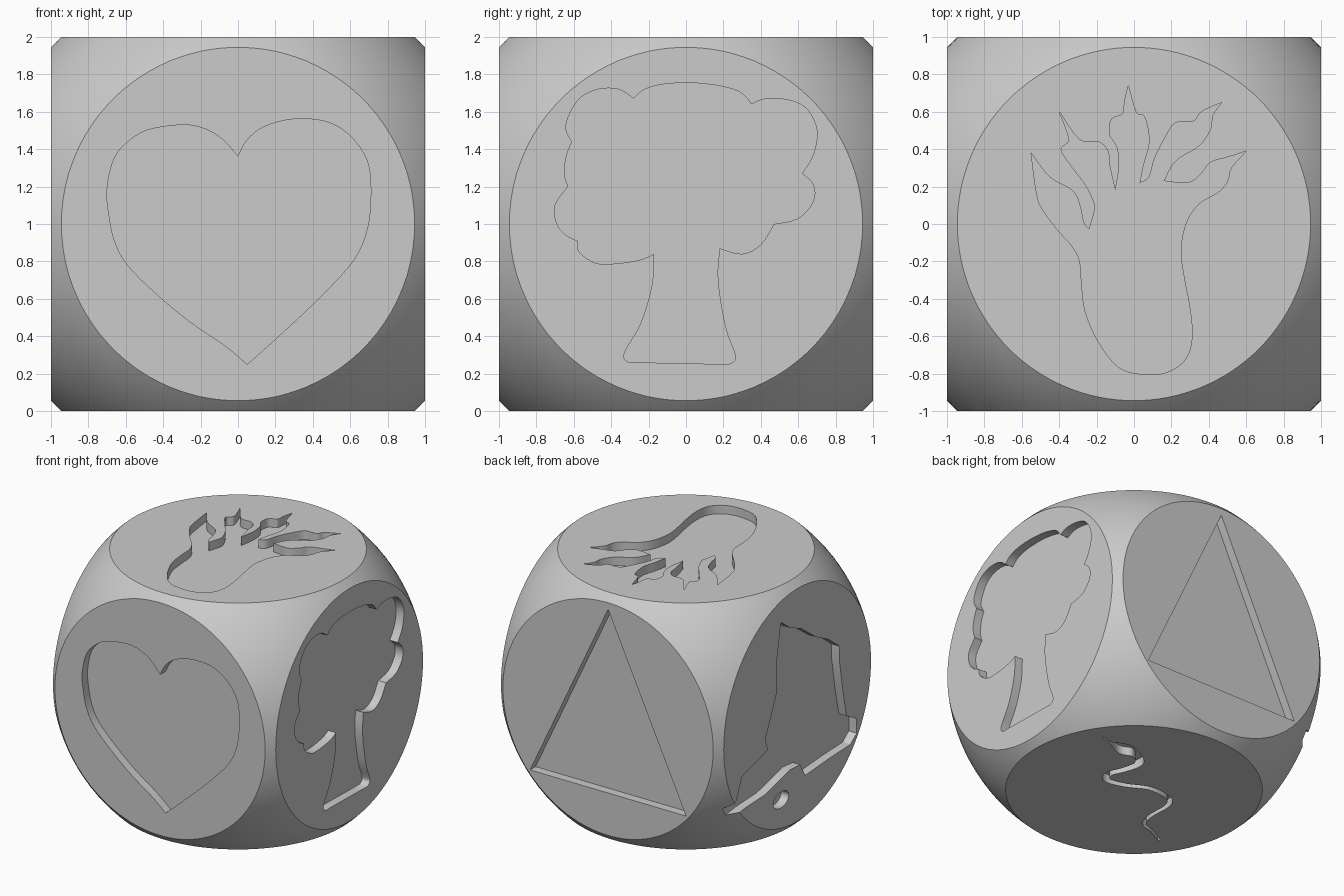
import bpy
import bmesh
import math
from mathutils import Vector

if "Cube" in bpy.data.objects:
    bpy.data.objects.remove(bpy.data.objects["Cube"], do_unlink=True)

FACE_RADIUS = 0.945
FLOOR = 0.93          # distance of the engraved floors from the centre
OUTER = 1.3

stone = bpy.data.materials.new("plain grey")
stone.use_nodes = True
GREY = (0.6, 0.6, 0.6, 1)
stone.diffuse_color = GREY
stone.node_tree.nodes["Principled BSDF"].inputs["Base Color"].default_value = GREY


def add_object(name, bm):
    mesh = bpy.data.meshes.new(name)
    bmesh.ops.recalc_face_normals(bm, faces=bm.faces[:])
    bm.to_mesh(mesh)
    bm.free()
    mesh.materials.append(stone)
    obj = bpy.data.objects.new(name, mesh)
    bpy.context.collection.objects.link(obj)
    return obj


def spline(points, steps):
    """Smooth open curve through the points, without its last point."""
    padded = [points[0]] + points + [points[-1]]
    result = []
    for a, b, c, d in zip(padded, padded[1:], padded[2:], padded[3:]):
        for i in range(steps):
            t = i / steps
            result.append(0.5 * (2 * b + (c - a) * t
                                 + (2 * a - 5 * b + 4 * c - d) * t * t
                                 + (3 * b - a - 3 * c + d) * t ** 3))
    return result


def to_points(flat):
    return [Vector(p) / 100 for p in zip(flat[::2], flat[1::2])]


def outline(runs, steps=4):
    """Closed outline of smooth runs; each run starts at a sharp corner."""
    runs = [to_points(r) for r in runs]
    result = []
    for run, following in zip(runs, runs[1:] + runs[:1]):
        result += spline(run + [following[0]], steps)
    return result


def stroke(points, widths, steps=5):
    """Outline of a ribbon of varying half width along a centre line."""
    path = spline([Vector((*p, w)) for p, w in zip(points, widths)], steps)
    left, right = [], []
    for before, here, after in zip(path[:1] + path, path, path[1:] + path[-1:]):
        along = (after - before).to_2d().normalized()
        side = Vector((-along.y, along.x)) * here.z
        left.append(here.to_2d() + side)
        right.append(here.to_2d() - side)
    return left + right[::-1]


def prism(name, shape, across, up, normal):
    """Cutter made by extruding an outline over one face of the die."""
    across, up, normal = Vector(across), Vector(up), Vector(normal)
    bm = bmesh.new()
    verts = [bm.verts.new(across * p.x + up * p.y + normal * FLOOR) for p in shape]
    face = bm.faces.new(verts)
    grown = bmesh.ops.extrude_face_region(bm, geom=[face])["geom"]
    bmesh.ops.translate(bm, vec=normal * (OUTER - FLOOR),
                        verts=[v for v in grown if isinstance(v, bmesh.types.BMVert)])
    obj = add_object(name, bm)
    obj.hide_render = True
    return obj


def combine(body, tool, operation):
    mod = body.modifiers.new("cut", "BOOLEAN")
    mod.operation = operation
    mod.solver = "EXACT"
    mod.object = tool
    bpy.ops.object.select_all(action="DESELECT")
    bpy.context.view_layer.objects.active = body
    body.select_set(True)
    bpy.ops.object.modifier_apply(modifier=mod.name)
    bpy.data.objects.remove(tool, do_unlink=True)


# Rounded die: a cube trimmed by a sphere
bm = bmesh.new()
bmesh.ops.create_cube(bm, size=2)
die = add_object("rounded_die", bm)
bm = bmesh.new()
bmesh.ops.create_uvsphere(bm, u_segments=128, v_segments=64,
                          radius=math.hypot(1, FACE_RADIUS))
combine(die, add_object("trimming_sphere", bm), "INTERSECT")

# Heart: left lobe from notch to tip, then right lobe
heart = outline([
    (0, 36, -8, 45, -18, 51, -30, 53, -49, 50, -61, 42, -67, 33, -70, 18, -69, 5,
     -66, -9, -59, -22, -44, -37, -26, -52, -7, -65),
    (5, -75, 25, -57, 46, -37, 62, -19, 69, -3, 71, 16, 69, 34, 59, 48, 46, 55,
     29, 56, 14, 52, 5, 45)])

# Tree: trunk sides and base, then the leafy bumps
trunk = [(-17, -16, -18, -33, -24, -53, -32, -67, -33, -72, -30, -74),
         (-25, -74), (23, -75, 26, -73, 26, -69, 21, -55, 17, -30)]
crown = [(18, -13, 30, -16, 40, -11),
         (47, 0, 60, 3, 68, 12, 68, 21),
         (62, 27, 68, 37, 70, 50, 65, 61, 56, 66, 43, 67),
         (35, 64, 28, 71, 10, 75, -10, 75, -22, 72),
         (-28, 67, -36, 72, -47, 72, -57, 67, -63, 57, -64, 50),
         (-61, 44, -64, 36, -65, 27),
         (-63, 20, -70, 10, -69, 0, -64, -6),
         (-58, -9, -57, -15, -48, -21, -36, -21, -24, -19)]
tree = outline(trunk + crown)

# Handprint: palm from the left fingertip round to the right one, then fingers
palm = [(-55, 38, -52, 16, -49, 8, -41, -3, -33, -12, -29, -20, -28, -32, -26, -47,
         -19, -63, -9, -76, 2, -80, 15, -80, 25, -75, 30, -67, 31, -55, 29, -40,
         27, -30, 25, -14, 28, 1, 35, 11, 45, 17, 50, 23, 52, 30)]
fingers = [(60, 39, 51, 36, 41, 33, 36, 27, 29, 22),
           (16, 23, 20, 31, 25, 36, 35, 42, 41, 51, 42, 58),
           (47, 65, 36, 60, 32, 55, 22, 54, 16, 45, 11, 35, 8, 25),
           (3, 22, 5, 32, 8, 43, 7, 53, 5, 58, 1, 60),
           (-3, 74, -5, 66, -6, 59, -12, 56, -13, 48, -9, 41, -8, 31),
           (-10, 18, -13, 31, -14, 39, -19, 44, -29, 45),
           (-40, 60, -36, 50, -35, 44, -39, 40, -35, 33, -26, 21, -22, 13, -21, 8),
           (-24, -3, -27, 1, -29, 10, -33, 18, -45, 25)]
hand = outline(palm + fingers)

# Triangle, and the ragged map shape with its small round island
triangle = to_points((0, 89, -70, -60, 70, -60))
ragged = to_points((
    -21, 75, -9, 66, 5, 60, 24, 46, 40, 38, 54, 27, 54, 15, 58, -9, 63, -33, 76, -40,
    76, -52, 68, -58, 40, -59, 10, -61, 4, -50, -9, -49, -25, -53, -42, -57, -68, -58,
    -83, -60, -88, -54, -78, -48, -71, -31, -52, -26, -38, -22, -41, -12, -33, 5,
    -26, 21, -27, 42))
island = [Vector((0.1 * math.cos(i * math.tau / 24) - 0.21,
                  0.065 * math.sin(i * math.tau / 24) - 0.69)) for i in range(24)]

# Snake: tongue, head and winding tapered body
snake_path = to_points((
    67, 44, 58, 42, 52, 42, 42, 41, 31, 40, 22, 32, 24, 19, 29, 6, 24, -2, 9, 1,
    -8, 9, -27, 7, -34, -2, -34, -22, -38, -34, -49, -38, -64, -46))
snake_widths = [0.008, 0.01, 0.04, 0.07] + [0.034 - 0.002 * i for i in range(13)]
snake = stroke(snake_path, snake_widths)

# Engrave each face
Z = (0, 0, 1)
for name, shape, across, up, normal in [
        ("heart_cutter", heart, (1, 0, 0), Z, (0, -1, 0)),
        ("tree_cutter", tree, (0, 1, 0), Z, (1, 0, 0)),
        ("hand_cutter", hand, (1, 0, 0), (0, 1, 0), Z),
        ("triangle_cutter", triangle, (-1, 0, 0), Z, (0, 1, 0)),
        ("map_cutter", ragged, (0, -1, 0), Z, (-1, 0, 0)),
        ("island_cutter", island, (0, -1, 0), Z, (-1, 0, 0)),
        ("snake_cutter", snake, (1, 0, 0), (0, 1, 0), (0, 0, -1))]:
    combine(die, prism(name, shape, across, up, normal), "DIFFERENCE")

# Finish: one material, crisp edges on a smooth body, standing on the ground
die.data.materials.clear()
die.data.materials.append(stone)
die.location.z = 1
bpy.ops.object.shade_smooth_by_angle(angle=math.radians(30))
